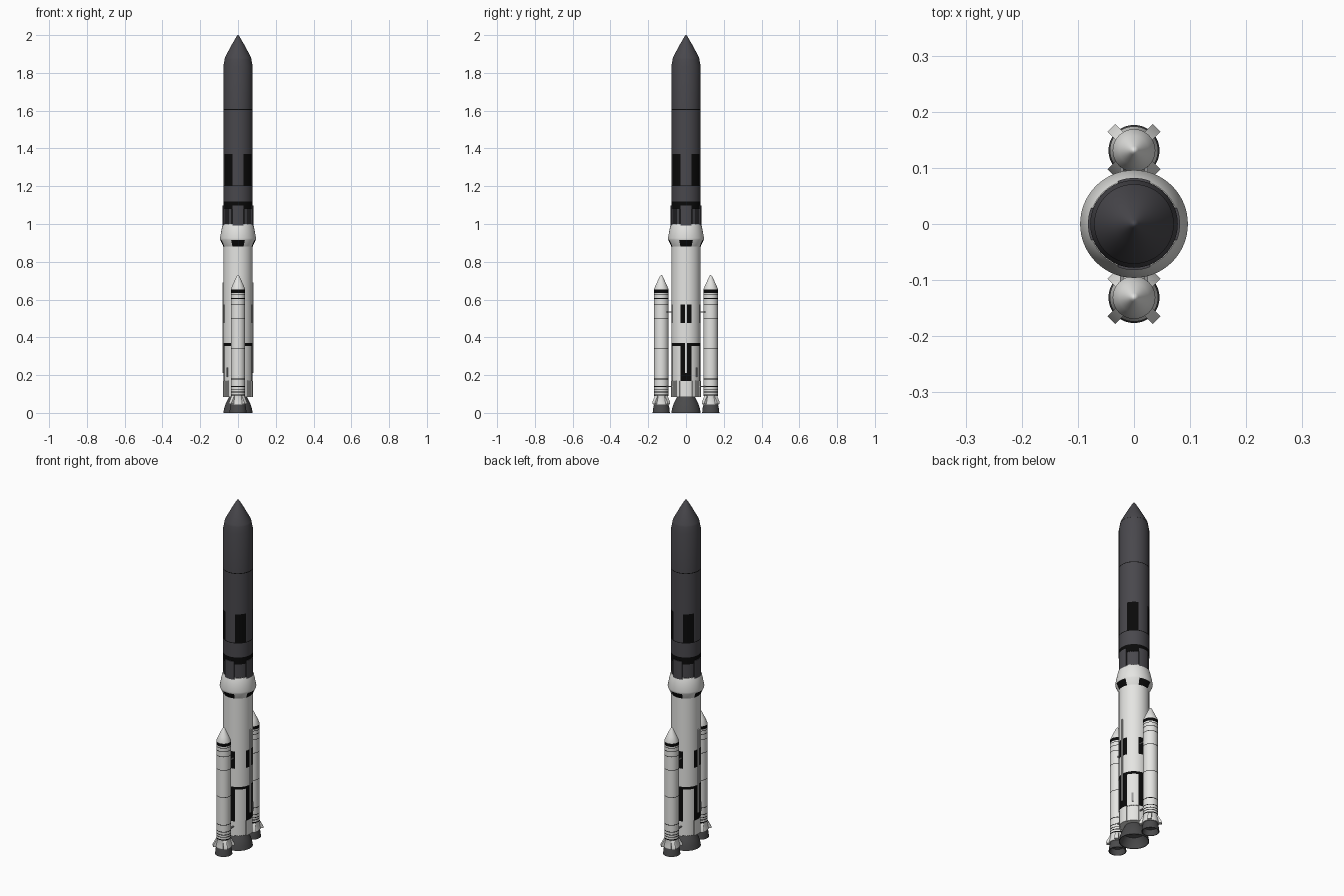
import bpy, bmesh, math
from mathutils import Vector

if "Cube" in bpy.data.objects:
    bpy.data.objects.remove(bpy.data.objects["Cube"])

SEG = 64


def mat(name, rgb):
    m = bpy.data.materials.new(name)
    m.diffuse_color = (*rgb, 1)
    m.use_nodes = True
    m.node_tree.nodes["Principled BSDF"].inputs["Base Color"].default_value = m.diffuse_color
    return m


MATS = [mat("white_paint", (0.78, 0.78, 0.76)), mat("dark_grey", (0.066, 0.064, 0.073)),
        mat("black_paint", (0.003, 0.003, 0.003)), mat("nozzle_grey", (0.07, 0.07, 0.072)),
        mat("mid_grey", (0.3, 0.3, 0.3))]
WHITE, DARK, BLACK, NOZZLE, GREY = range(5)


def finish(name, bm, loc=(0, 0, 0), angle=30):
    bmesh.ops.recalc_face_normals(bm, faces=bm.faces)
    me = bpy.data.meshes.new(name)
    bm.to_mesh(me)
    bm.free()
    for m in MATS:
        me.materials.append(m)
    ob = bpy.data.objects.new(name, me)
    ob.location = loc
    bpy.context.collection.objects.link(ob)
    bpy.ops.object.select_all(action='DESELECT')
    bpy.context.view_layer.objects.active = ob
    ob.select_set(True)
    bpy.ops.object.shade_smooth_by_angle(angle=math.radians(angle))
    return ob


def lathe(name, profile, rule, loc=(0, 0, 0), seg=SEG):
    """Revolve (radius, z) points; rule(z, angle) picks the colour of each face."""
    bm = bmesh.new()
    rings = []
    for r, z in profile:
        if r == 0:
            rings.append([bm.verts.new((0, 0, z))] * seg)
        else:
            rings.append([bm.verts.new((r * math.cos(2 * math.pi * i / seg),
                                        r * math.sin(2 * math.pi * i / seg), z)) for i in range(seg)])
    for k in range(len(rings) - 1):
        zm = (profile[k][1] + profile[k + 1][1]) / 2
        for i in range(seg):
            j = (i + 1) % seg
            vs = list(dict.fromkeys([rings[k][i], rings[k][j], rings[k + 1][j], rings[k + 1][i]]))
            f = bm.faces.new(vs)
            f.material_index = rule(zm, (i + 0.5) * 360 / seg)
    return finish(name, bm, loc)


def sector(bm, centre, half, r0, r1, z0, z1, colour, steps=8):
    """Curved block hugging the hull, angles in degrees."""
    cols = []
    for i in range(steps + 1):
        a = math.radians(centre - half + 2 * half * i / steps)
        c, s = math.cos(a), math.sin(a)
        cols.append([bm.verts.new((r * c, r * s, z)) for r, z in ((r0, z0), (r1, z0), (r1, z1), (r0, z1))])
    faces = [bm.faces.new(cols[0]), bm.faces.new(cols[-1])]
    for a, b in zip(cols, cols[1:]):
        for k in range(4):
            n = (k + 1) % 4
            faces.append(bm.faces.new((a[k], a[n], b[n], b[k])))
    for f in faces:
        f.material_index = colour


def cardinal(a):
    return abs((a + 45) % 90 - 45) < 22.5


R = 0.078


# Upper stage: dark hull with seams, diagonal black panels and a black band
def upper_rule(z, a):
    if 1.205 < z < 1.37 and not cardinal(a):
        return BLACK
    if 1.08 < z < 1.12 or 1.201 < z < 1.205 or 1.604 < z < 1.608:
        return BLACK
    return DARK


lathe("upper_stage", [(0, 0.99), (0.072, 0.99), (0.072, 1.08)] +
      [(R, z) for z in (1.08, 1.12, 1.201, 1.205, 1.37, 1.604, 1.608, 1.835)] +
      [(0.070, 1.875), (0, 1.875)], upper_rule)
lathe("nose_cone", [(0, 1.874), (0.071, 1.874), (0.069, 1.882), (0.036, 1.944), (0.008, 1.992),
                    (0.004, 1.998), (0, 2.0)], lambda z, a: DARK)

# Flared collar, with black cardinal patches underneath
lathe("collar", [(R, 0.882), (0.094, 0.915), (0.096, 0.925), (0.083, 0.99), (0.079, 1.0), (0.07, 1.0)],
      lambda z, a: BLACK if z < 0.915 and cardinal(a) else WHITE)


# Lower stage: white hull with black cardinal panels and one black band
def lower_rule(z, a):
    if 0.355 < z < 0.37:
        return BLACK
    if cardinal(a) and (0.17 < z < 0.355 or 0.475 < z < 0.575):
        return BLACK
    return WHITE


lathe("lower_stage", [(0, 0.085), (0.072, 0.085), (0.072, 0.17)] +
      [(R, z) for z in (0.17, 0.355, 0.37, 0.475, 0.575, 0.885)] + [(0, 0.885)], lower_rule)

# Ribbed sections: cardinal plates with stringers between them
for name, z0, z1, zp, colour in (("upper_ribs", 0.99, 1.082, 1.097, DARK),
                                 ("lower_ribs", 0.083, 0.17, 0.17, WHITE)):
    bm = bmesh.new()
    for q in range(4):
        sector(bm, q * 90, 21, 0.07, 0.082 if colour == DARK else 0.0785, z0, zp, colour)
        for k in range(5):
            sector(bm, q * 90 + 28 + k * 8.5, 1.7, 0.07, 0.0765, z0, z1, colour, 1)
    finish(name, bm)

# Cable ducts on both sides and two small fairings
bm = bmesh.new()
for a in (0, 180):
    sector(bm, a, 3, 0.076, 0.0825, 0.21, 0.69, WHITE, 2)
finish("cable_ducts", bm)
bm = bmesh.new()
for a in (45, 225):
    sector(bm, a, 3, 0.076, 0.083, 0.19, 0.24, GREY, 2)
finish("small_fairings", bm)

# Main engine bell, hollow from below
lathe("main_nozzle", [(0, 0.09), (0.045, 0.09), (0.054, 0.072), (0.065, 0.05), (0.073, 0.025), (R, 0),
                      (0.074, 0), (0.066, 0.025), (0.05, 0.05), (0, 0.065)], lambda z, a: NOZZLE)

# Boosters: stripes are (low, high) heights
STRIPES = [(0.092, 0.098), (0.108, 0.112), (0.121, 0.125), (0.138, 0.142), (0.178, 0.182), (0.339, 0.342),
           (0.496, 0.499), (0.574, 0.577), (0.604, 0.607), (0.624, 0.627), (0.634, 0.652)]


def booster_rule(z, a):
    return BLACK if any(lo < z < hi for lo, hi in STRIPES) else WHITE


for side, y in (("front", -0.131), ("back", 0.131)):
    loc = (0, y, 0)
    lathe(side + "_booster", [(0, 0.045), (0.043, 0.045), (0.043, 0.052), (0.036, 0.085)] +
          [(0.038, z) for s in STRIPES for z in s] +
          [(0.038, 0.656), (0.026, 0.684), (0.008, 0.722), (0.004, 0.728), (0, 0.73)], booster_rule, loc, 48)
    lathe(side + "_booster_nozzle", [(0, 0.052), (0.037, 0.052), (0.042, 0.03), (0.0455, 0), (0.042, 0),
                                     (0.034, 0.03), (0, 0.04)], lambda z, a: NOZZLE, loc, 48)
    # four wedge lugs on the skirt
    bm = bmesh.new()
    for q in range(4):
        a = math.radians(45 + 90 * q)
        u, v = Vector((math.cos(a), math.sin(a), 0)), Vector((-math.sin(a), math.cos(a), 0))
        pts = [(0.03, 0.046), (0.057, 0.046), (0.057, 0.056), (0.037, 0.092), (0.03, 0.092)]
        ends = [[bm.verts.new(u * r + v * w + Vector((0, 0, z))) for r, z in pts] for w in (-0.01, 0.01)]
        bm.faces.new(ends[0])
        bm.faces.new(ends[1])
        for k in range(5):
            n = (k + 1) % 5
            bm.faces.new((ends[0][k], ends[0][n], ends[1][n], ends[1][k]))
    finish(side + "_booster_lugs", bm, loc)
    # struts tying the booster to the core
    bm = bmesh.new()
    s = math.copysign(1, y)
    for z in (0.14, 0.535):
        for x in (-0.022, 0.022):
            geo = bmesh.ops.create_cube(bm, size=1)["verts"]
            for p in geo:
                p.co = Vector((x + p.co.x * 0.006, s * (0.086 + p.co.y * 0.04), z + p.co.z * 0.006))
    for f in bm.faces:
        f.material_index = GREY
    finish(side + "_booster_struts", bm)
